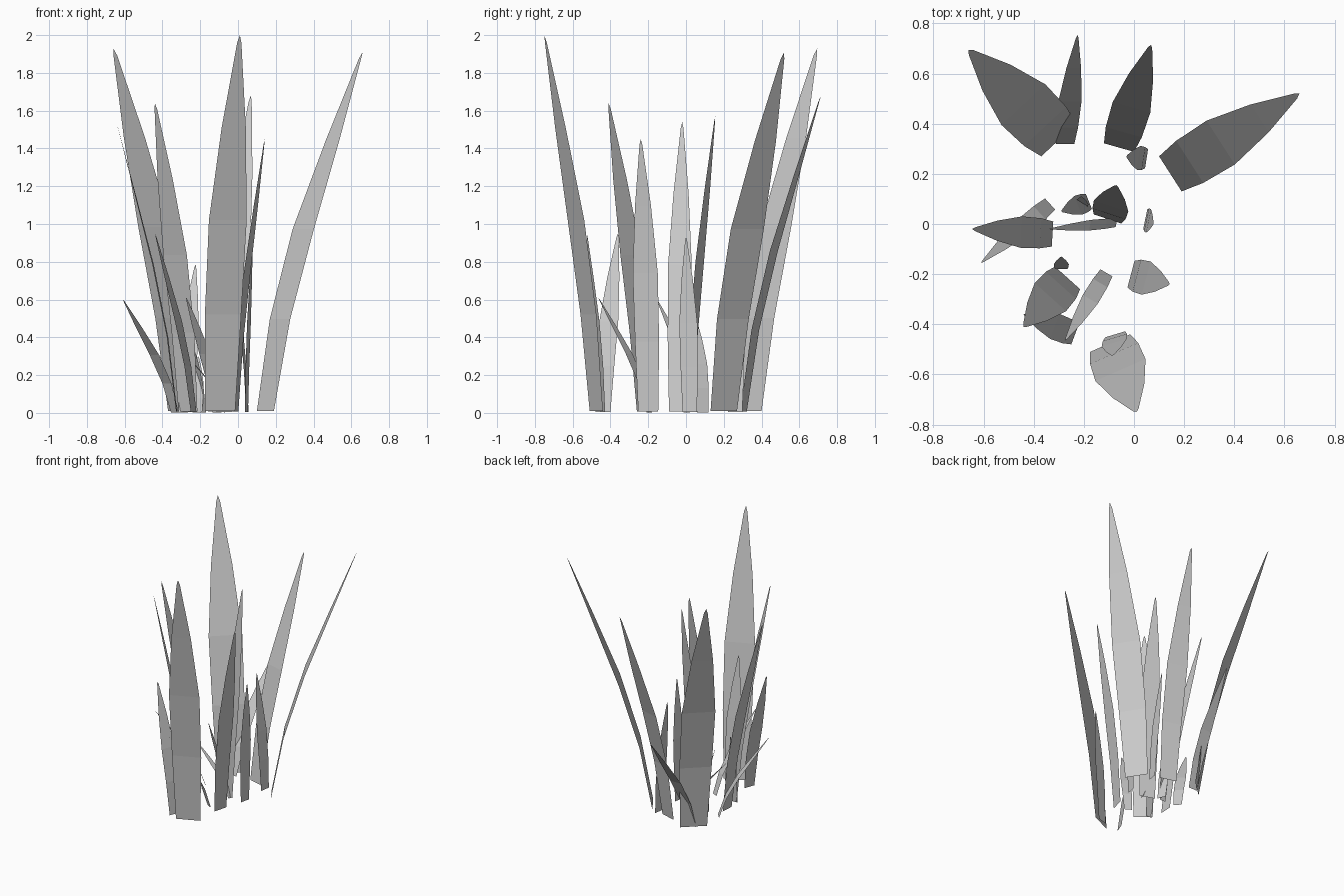
import bpy
from mathutils import Vector

# Shared leaf profile: (height fraction, lean fraction, width factor)
PROFILE = [(0.005, 0.0, 1.0), (0.26, 0.15, 1.2), (0.51, 0.39, 1.25),
           (0.755, 0.69, 0.8), (0.98, 0.97, 0.14), (1.0, 1.0, 0.0)]


def leaf(name, base, half, tip):
    """Flat blade: base centre, half-width vector, tip point."""
    b, h = Vector((*base, 0)), Vector((*half, 0))
    lean = Vector((tip[0] - base[0], tip[1] - base[1], 0))
    verts, faces = [], []
    for t, u, w in PROFILE[:-1]:
        c = b + lean * u + Vector((0, 0, tip[2] * t))
        verts += [c - h * w, c + h * w]
    verts.append(Vector(tip))
    n = len(PROFILE) - 1
    for i in range(n - 1):
        k = 2 * i
        faces.append((k, k + 1, k + 3, k + 2))
    faces.append((2 * n - 2, 2 * n - 1, 2 * n))
    mesh = bpy.data.meshes.new(name)
    mesh.from_pydata(verts, [], faces)
    ob = bpy.data.objects.new(name, mesh)
    bpy.context.collection.objects.link(ob)


# Tall outer leaves
TALL = [
    ((-.095, -.475), (.08, .035), (.01, -.75, 2.0)),
    ((-.30, .335), (.07, .065), (-.66, .695, 1.93)),
    ((.145, .20), (.045, -.07), (.66, .52, 1.91)),
    ((-.06, .305), (.06, -.017), (.068, .715, 1.68)),
    ((-.265, -.215), (.05, -.045), (-.44, -.41, 1.64)),
    ((-.105, .02), (.055, -.018), (-.07, .155, 1.57)),
    ((-.325, -.04), (.003, .05), (-.645, -.02, 1.54)),
    ((-.012, -.20), (.014, .053), (.142, -.24, 1.45)),
]

# Short inner leaves
SHORT = [
    ((-.235, -.44), (.015, .04), (-.44, -.36, .95)),
    ((-.075, -.44), (.04, .012), (-.085, -.525, .95)),
    ((.045, .02), (.008, .038), (.078, 0, .93)),
    ((.05, .26), (.006, .038), (-.03, .27, .88)),
    ((-.275, .32), (.037, 0), (-.225, .755, .785)),
    ((-.11, -.195), (.024, -.014), (-.275, -.465, .61)),
    ((-.335, .08), (.02, -.022), (-.61, -.155, .6)),
    ((-.29, -.18), (.024, 0), (-.29, -.13, .53)),
    ((-.18, .09), (-.012, .03), (-.29, .05, .51)),
    ((-.07, .005), (.003, .017), (-.34, -.02, .38)),
    ((-.215, .06), (.025, 0), (-.21, .11, .3)),
]

for i, args in enumerate(TALL):
    leaf(f"tall_leaf_{i + 1}", *args)
for i, args in enumerate(SHORT):
    leaf(f"short_leaf_{i + 1}", *args)
